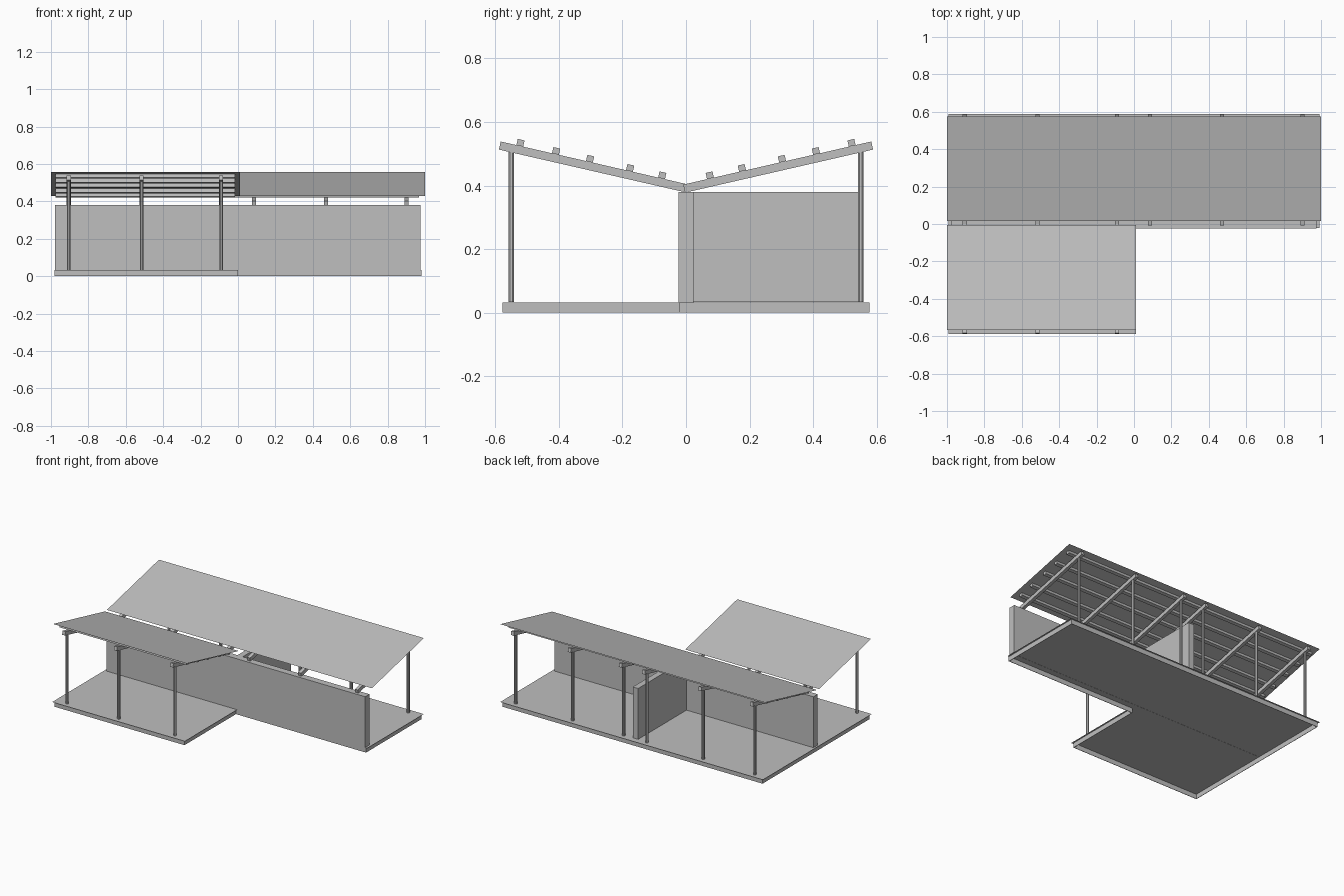
import bpy, bmesh, math
from mathutils import Matrix, Vector

if "Cube" in bpy.data.objects:
    bpy.data.objects.remove(bpy.data.objects["Cube"])

grey = bpy.data.materials.new("plain_grey")
grey.diffuse_color = (0.52, 0.52, 0.52, 1)
grey.use_nodes = True
grey.node_tree.nodes["Principled BSDF"].inputs["Base Color"].default_value = grey.diffuse_color

SLOPE = math.atan(0.229)      # roof pitch
FLOOR_Z = 0.033


def finish(name, bm):
    me = bpy.data.meshes.new(name)
    bm.to_mesh(me)
    bm.free()
    me.materials.append(grey)
    ob = bpy.data.objects.new(name, me)
    bpy.context.collection.objects.link(ob)
    return ob


def box(name, lo, hi, matrix=Matrix()):
    lo, hi = Vector(lo), Vector(hi)
    bm = bmesh.new()
    bmesh.ops.create_cube(bm, size=1)
    bmesh.ops.scale(bm, vec=hi - lo, verts=bm.verts)
    bmesh.ops.translate(bm, vec=(lo + hi) / 2, verts=bm.verts)
    bm.transform(matrix)
    if matrix.determinant() < 0:
        bmesh.ops.reverse_faces(bm, faces=bm.faces)
    return finish(name, bm)


def outline(m):
    # L-shaped plan, m = overhang outside the rim
    a, b, c = 0.982 + m, 0.577 + m, 0.0 + m
    return [(-a, -b), (c, -b), (c, -0.022), (a, -0.022), (a, b), (-a, b)]


# thin floor sheet overhanging the rim
bm = bmesh.new()
bm.faces.new([bm.verts.new((x, y, FLOOR_Z)) for x, y in outline(0.010)])
finish("floor_sheet", bm)

# hollow rim below the floor
bm = bmesh.new()
pts = outline(0)
low = [bm.verts.new((x, y, 0)) for x, y in pts]
high = [bm.verts.new((x, y, FLOOR_Z - 0.001)) for x, y in pts]
for i in range(len(pts)):
    j = (i + 1) % len(pts)
    bm.faces.new((low[i], low[j], high[j], high[i]))
rim = finish("floor_rim", bm)
sol = rim.modifiers.new("thickness", 'SOLIDIFY')
sol.thickness = 0.004
sol.offset = -1

# long wall and cross wall
box("long_wall", (-0.978, -0.023, FLOOR_Z - 0.001), (0.976, 0.023, 0.38))
box("cross_wall", (-0.02, 0.023, FLOOR_Z), (0.02, 0.545, 0.38))


def roof_side(label, sign, xs, purlin_x, sheet_x, sheet_start):
    # local frame: y runs up the slope, z = 0 is the top of the rafters
    frame = (Matrix.Scale(sign, 4, (0, 1, 0)) @ Matrix.Translation((0, 0, 0.405))
             @ Matrix.Rotation(SLOPE, 4, 'X'))
    c = math.cos(SLOPE)
    for i, x in enumerate(xs):
        # octagonal post
        bm = bmesh.new()
        bmesh.ops.create_cone(bm, cap_ends=True, segments=8, radius1=0.01, radius2=0.01,
                              depth=0.478, matrix=Matrix.Translation((x, sign * 0.55, 0.272))
                              @ Matrix.Rotation(math.pi / 8, 4, 'Z'))
        finish(f"{label}_post_{i + 1}", bm)
        # sloping rafter
        box(f"{label}_rafter_{i + 1}", (x - 0.011, -0.009, -0.026), (x + 0.011, 0.598, 0), frame)
    # purlins across the rafters
    for i, y in enumerate((0.077, 0.178, 0.304, 0.411, 0.523)):
        s = y / c
        box(f"{label}_purlin_{i + 1}", (purlin_x[0], s - 0.011, 0),
            (purlin_x[1], s + 0.011, 0.02), frame)
    # thin roof sheet
    bm = bmesh.new()
    y0, y1 = sheet_start / c, sheet_start / c + 0.575
    q = [(sheet_x[0], y0), (sheet_x[1], y0), (sheet_x[1], y1), (sheet_x[0], y1)]
    f = bm.faces.new([bm.verts.new(frame @ Vector((x, y, 0.0205))) for x, y in q])
    f.normal_update()
    if f.normal.z < 0:
        f.normal_flip()
    finish(f"{label}_roof_sheet", bm)


left = [-0.905, -0.515, -0.09]
right = [0.085, 0.47, 0.9]
roof_side("front", -1, left, (-0.975, -0.015), (-1, 0.01), 0.011)
roof_side("back", 1, left + right, (-0.975, 0.967), (-1, 1), 0.02)
